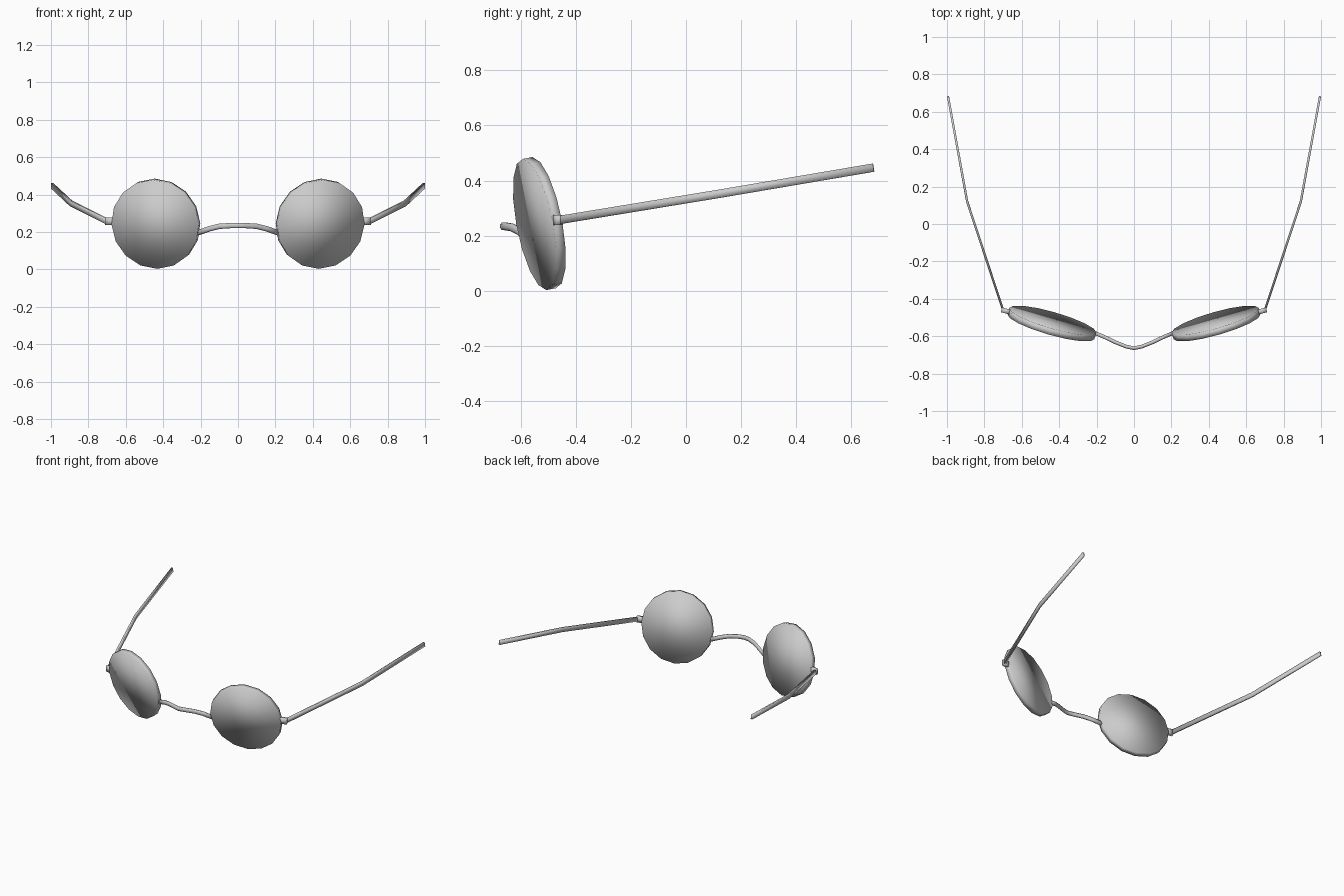
import bpy
import bmesh
import math
from mathutils import Vector, Matrix

cube = bpy.data.objects.get("Cube")
if cube:
    bpy.data.objects.remove(cube, do_unlink=True)

grey = bpy.data.materials.new("plain_grey")
grey.use_nodes = True
grey.diffuse_color = (0.6, 0.6, 0.6, 1)
grey.node_tree.nodes["Principled BSDF"].inputs["Base Color"].default_value = (0.6, 0.6, 0.6, 1)


def finish(bm, name):
    """Turn a bmesh into a fully smooth, coloured object."""
    bmesh.ops.recalc_face_normals(bm, faces=bm.faces)
    for face in bm.faces:
        face.smooth = True
    mesh = bpy.data.meshes.new(name)
    bm.to_mesh(mesh)
    bm.free()
    mesh.materials.append(grey)
    obj = bpy.data.objects.new(name, mesh)
    bpy.context.collection.objects.link(obj)


def sweep(name, path, half_width, half_height, sides):
    """Sweep a section along a path and cap both ends."""
    bm = bmesh.new()
    pts = [Vector(p) for p in path]
    grow = 1 / math.cos(math.pi / sides)
    rings = []
    for i, p in enumerate(pts):
        along = (pts[min(i + 1, len(pts) - 1)] - pts[max(i - 1, 0)]).normalized()
        side = along.cross(Vector((0, 0, 1))).normalized()
        up = side.cross(along)
        ring = []
        for k in range(sides):
            a = math.tau * (k + 0.5) / sides
            ring.append(bm.verts.new(p + side * math.cos(a) * half_width * grow
                                     + up * math.sin(a) * half_height * grow))
        rings.append(ring)
    for a, b in zip(rings, rings[1:]):
        for k in range(sides):
            n = (k + 1) % sides
            bm.faces.new((a[k], a[n], b[n], b[k]))
    bm.faces.new(rings[0])
    bm.faces.new(rings[-1])
    finish(bm, name)


# Lenses, hinges and temples, mirrored left and right
for side, s in (("left", 1), ("right", -1)):
    # Flat round disc, turned outward and leaning forward at the top
    bm = bmesh.new()
    bmesh.ops.create_cone(bm, cap_ends=True, segments=16, radius1=0.242,
                          radius2=0.242, depth=0.036)
    pose = (Matrix.Translation((0.439 * s, -0.532, 0.244))
            @ Matrix.Rotation(math.radians(16 * s), 4, 'Z')
            @ Matrix.Rotation(math.radians(100.5), 4, 'X'))
    bm.transform(pose)
    finish(bm, side + "_lens")

    sweep(side + "_hinge", [(0.655 * s, -0.473, 0.257), (0.709 * s, -0.459, 0.257)],
          0.013, 0.019, 4)
    sweep(side + "_temple", [(0.7 * s, -0.46, 0.257), (0.892 * s, 0.12, 0.352),
                             (0.994 * s, 0.68, 0.447)], 0.006, 0.015, 4)

# Nose bridge, bowed up and forward
half = [(0.215, -0.58, 0.195), (0.15, -0.608, 0.218), (0.1, -0.632, 0.23),
        (0.04, -0.656, 0.234)]
bridge = [(-x, y, z) for x, y, z in half] + [(0, -0.664, 0.234)] + half[::-1]
sweep("bridge", bridge, 0.01, 0.014, 8)
